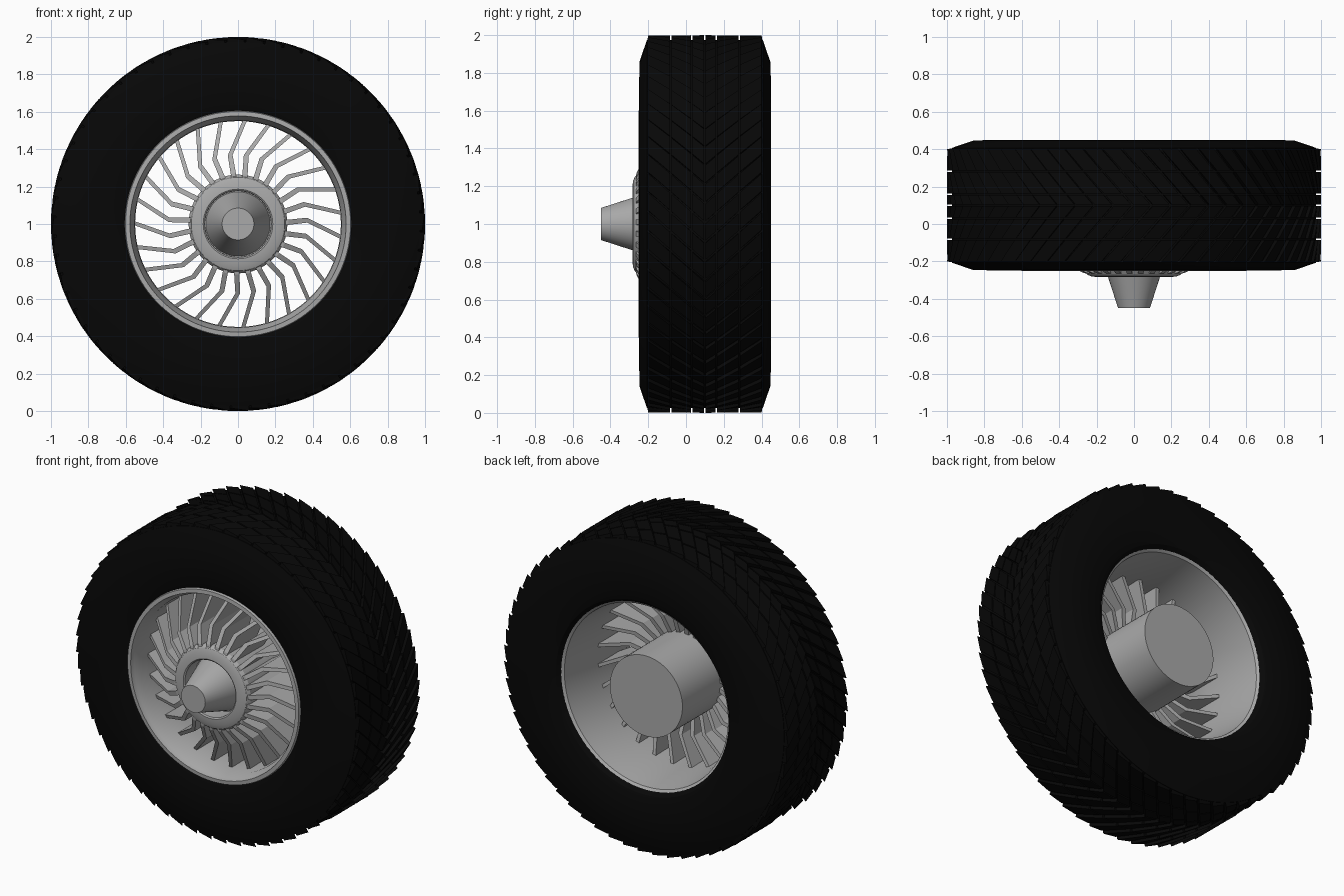
import bpy, bmesh, math
from math import sin, cos, pi, radians

if "Cube" in bpy.data.objects:
    bpy.data.objects.remove(bpy.data.objects["Cube"])

CZ = 1.0  # axle height


def material(name, value):
    m = bpy.data.materials.new(name)
    m.diffuse_color = (value, value, value, 1)
    m.use_nodes = True
    m.node_tree.nodes["Principled BSDF"].inputs["Base Color"].default_value = m.diffuse_color
    return m


RUBBER = material("black_rubber", 0.0022)
METAL = material("grey_metal", 0.40)


def polar(r, a, y):
    """Point on the wheel: a runs clockwise from the top, seen from the front."""
    return (r * sin(a), y, CZ + r * cos(a))


def finish(bm, name, mat, smooth=None):
    bmesh.ops.recalc_face_normals(bm, faces=bm.faces)
    me = bpy.data.meshes.new(name)
    bm.to_mesh(me)
    bm.free()
    me.materials.append(mat)
    ob = bpy.data.objects.new(name, me)
    bpy.context.collection.objects.link(ob)
    if smooth:
        bpy.ops.object.select_all(action='DESELECT')
        ob.select_set(True)
        bpy.context.view_layer.objects.active = ob
        bpy.ops.object.shade_smooth_by_angle(angle=radians(smooth))
    return ob


def lathe(name, profile, mat, n, closed, smooth=30):
    """Spin (y, r) points round the axle; open profiles get end caps."""
    bm = bmesh.new()
    rings = [[bm.verts.new(polar(r, 2 * pi * k / n, y)) for k in range(n)]
             for y, r in profile]
    pairs = list(zip(rings, rings[1:]))
    if closed:
        pairs.append((rings[-1], rings[0]))
    for a, b in pairs:
        for k in range(n):
            j = (k + 1) % n
            bm.faces.new((a[k], a[j], b[j], b[k]))
    if not closed:
        bm.faces.new(rings[0])
        bm.faces.new(rings[-1])
    return finish(bm, name, mat, smooth)


def loft(bm, sections):
    """Skin four-point sections into a capped solid."""
    rows = [[bm.verts.new(p) for p in s] for s in sections]
    for a, b in zip(rows, rows[1:]):
        for k in range(4):
            j = (k + 1) % 4
            bm.faces.new((a[k], a[j], b[j], b[k]))
    bm.faces.new(rows[0])
    bm.faces.new(rows[-1])


# Tyre carcass
lathe("tyre", [(-0.23, 0.595), (-0.245, 0.63), (-0.248, 0.75), (-0.246, 0.86),
               (-0.207, 0.974), (0.407, 0.974), (0.446, 0.86), (0.45, 0.75),
               (0.447, 0.65), (0.435, 0.61), (0.41, 0.588)], RUBBER, 90, True)

# Chevron tread blocks in six rows
bm = bmesh.new()
N = 60
STEP = 2 * pi / N
ROWS = [(-0.2, -0.085), (-0.077, 0.026), (0.034, 0.096),
        (0.104, 0.156), (0.164, 0.277), (0.285, 0.4)]
for y0, y1 in ROWS:
    for k in range(N):
        sections = []
        for y in (y0, y1):
            a = k * STEP - 0.9 * abs(y - 0.1)
            b = a + STEP * 0.88
            yb = {-0.2: -0.207, 0.4: 0.407}.get(y, y)
            sections.append([polar(0.96, a, yb), polar(1.0, a, y),
                             polar(0.986, b, y), polar(0.96, b, yb)])
        loft(bm, sections)
finish(bm, "tread_blocks", RUBBER)

# Rim barrel with flared lips
lathe("rim", [(-0.25, 0.602), (-0.252, 0.578), (-0.225, 0.572), (-0.19, 0.553),
              (0.0, 0.55), (0.18, 0.553), (0.34, 0.568), (0.40, 0.575),
              (0.412, 0.59), (0.39, 0.605), (-0.22, 0.61)], METAL, 96, True)

# Hub drum: recessed front with rounded shoulder, flat back
lathe("hub", [(-0.18, 0.176), (-0.278, 0.178), (-0.284, 0.186), (-0.281, 0.225),
              (-0.271, 0.25), (-0.25, 0.264), (-0.2, 0.264), (0.0, 0.257),
              (0.40, 0.255)], METAL, 64, False)

# Tapered centre cap
lathe("centre_cone", [(-0.45, 0.085), (-0.28, 0.14), (-0.17, 0.175)],
      METAL, 48, False)

# Bent blade spokes: radius, angle, front y, back y, half thickness
PATH = [(0.235, -5, -0.268, 0.02, 0.014),
        (0.27, -5.3, -0.262, 0.03, 0.014),
        (0.37, -6.5, -0.21, 0.06, 0.013),
        (0.56, 4, -0.11, 0.10, 0.011)]
bm = bmesh.new()
SPOKES = 27
for k in range(SPOKES):
    sections = []
    for r, deg, yf, yb, h in PATH:
        a = 2 * pi * k / SPOKES + radians(deg)
        d = h / r
        sections.append([polar(r, a - d, yf), polar(r, a + d, yf),
                         polar(r, a + d, yb), polar(r, a - d, yb)])
    loft(bm, sections)
finish(bm, "spokes", METAL)
